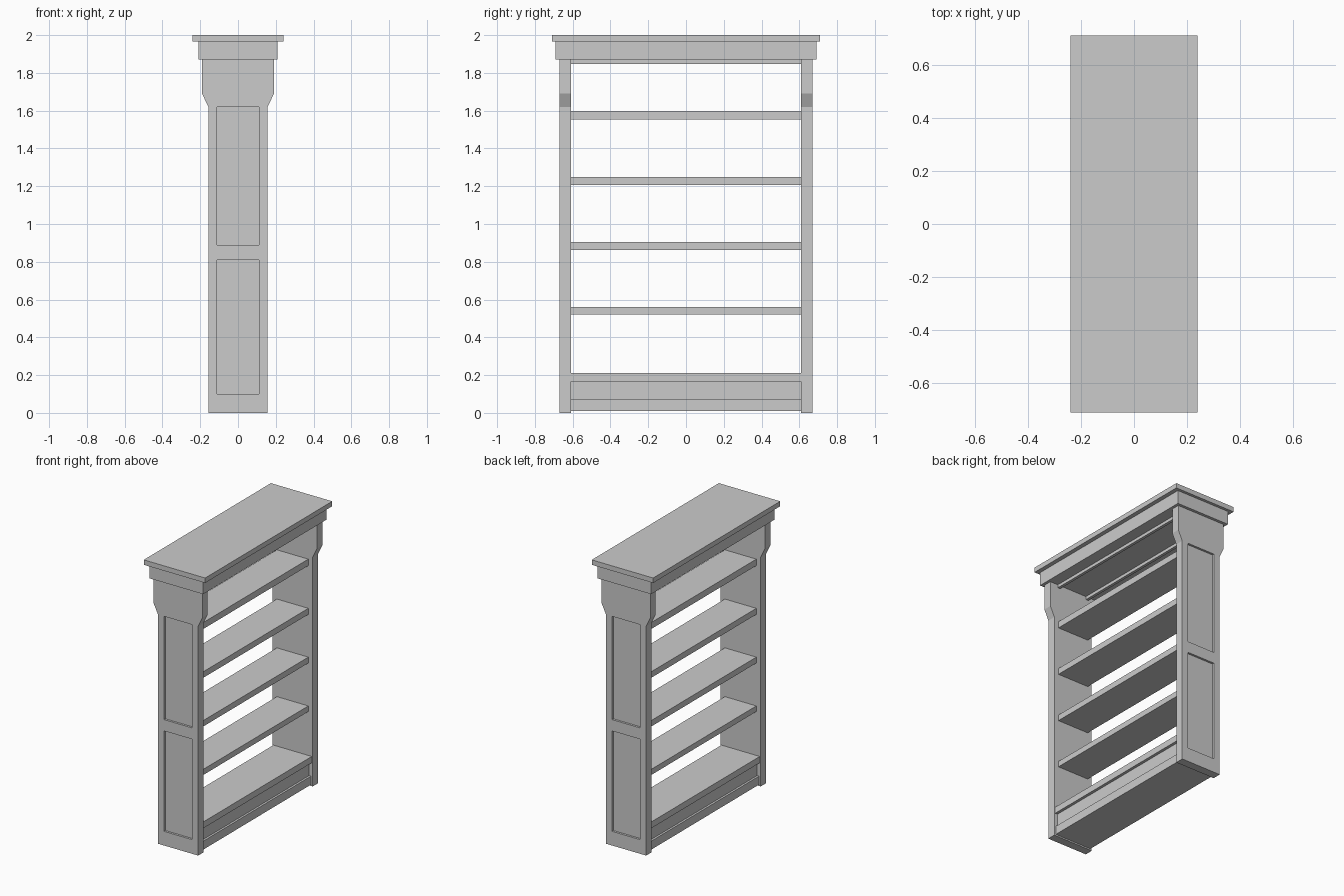
import bpy, bmesh

if "Cube" in bpy.data.objects:
    bpy.data.objects.remove(bpy.data.objects["Cube"])

grey = bpy.data.materials.new("plain grey")
grey.diffuse_color = (0.6, 0.6, 0.6, 1)
grey.use_nodes = True
grey.node_tree.nodes["Principled BSDF"].inputs["Base Color"].default_value = grey.diffuse_color


def finish(name, bm):
    bmesh.ops.recalc_face_normals(bm, faces=bm.faces)
    me = bpy.data.meshes.new(name)
    bm.to_mesh(me)
    bm.free()
    me.materials.append(grey)
    ob = bpy.data.objects.new(name, me)
    bpy.context.collection.objects.link(ob)
    return ob


def box(name, x0, x1, y0, y1, z0, z1):
    bm = bmesh.new()
    bmesh.ops.create_cube(bm, size=1)
    for v in bm.verts:
        v.co.x = x1 if v.co.x > 0 else x0
        v.co.y = y1 if v.co.y > 0 else y0
        v.co.z = z1 if v.co.z > 0 else z0
    return finish(name, bm)


# End panels: flared profile extruded in y, with two sunken fields outside
half = [(0.157, 0), (0.157, 1.62), (0.19, 1.69), (0.19, 1.87)]
outline = half + [(-x, z) for x, z in reversed(half)]
for side, label in ((-1, "front"), (1, "back")):
    bm = bmesh.new()
    face = bm.faces.new([bm.verts.new((x, side * 0.61, z)) for x, z in outline])
    ext = bmesh.ops.extrude_face_region(bm, geom=[face])
    for v in ext["geom"]:
        if isinstance(v, bmesh.types.BMVert):
            v.co.y = side * 0.67
    # the region extrude keeps the inner face, closing the solid
    if not face.is_valid or len(bm.faces) < 10:
        bm.faces.new([e for e in bm.verts if abs(e.co.y - side * 0.61) < 1e-5])
    panel = finish(label + "_end_panel", bm)
    for z0, z1 in ((0.10, 0.81), (0.89, 1.62)):
        y0, y1 = sorted((side * 0.655, side * 0.70))
        cutter = box("field_cutter", -0.11, 0.11, y0, y1, z0, z1)
        cutter.hide_render = True
        mod = panel.modifiers.new("field", "BOOLEAN")
        mod.operation = "DIFFERENCE"
        mod.solver = "EXACT"
        mod.object = cutter
        bpy.context.view_layer.objects.active = panel
        bpy.ops.object.modifier_apply(modifier=mod.name)
        bpy.data.objects.remove(cutter)

# Open shelves
for i, (z0, z1) in enumerate(((0.52, 0.56), (0.863, 0.905), (1.207, 1.25), (1.552, 1.598))):
    box(f"shelf_{i + 1}", -0.123, 0.123, -0.61, 0.61, z0, z1)

# Base: bottom shelf, recessed plinth and foot moulding
box("bottom_shelf", -0.15, 0.15, -0.61, 0.61, 0.165, 0.21)
box("plinth", -0.13, 0.13, -0.61, 0.61, 0.07, 0.165)
box("foot_moulding", -0.145, 0.145, -0.61, 0.61, 0.01, 0.07)

# Crown: frieze, cornice slab and the rails under the frieze
box("frieze", -0.21, 0.21, -0.69, 0.69, 1.87, 1.965)
box("cornice", -0.24, 0.24, -0.71, 0.71, 1.965, 2.0)
for s, label in ((-1, "left"), (1, "right")):
    x0, x1 = sorted((s * 0.108, s * 0.128))
    box(label + "_top_rail", x0, x1, -0.61, 0.61, 1.848, 1.87)
